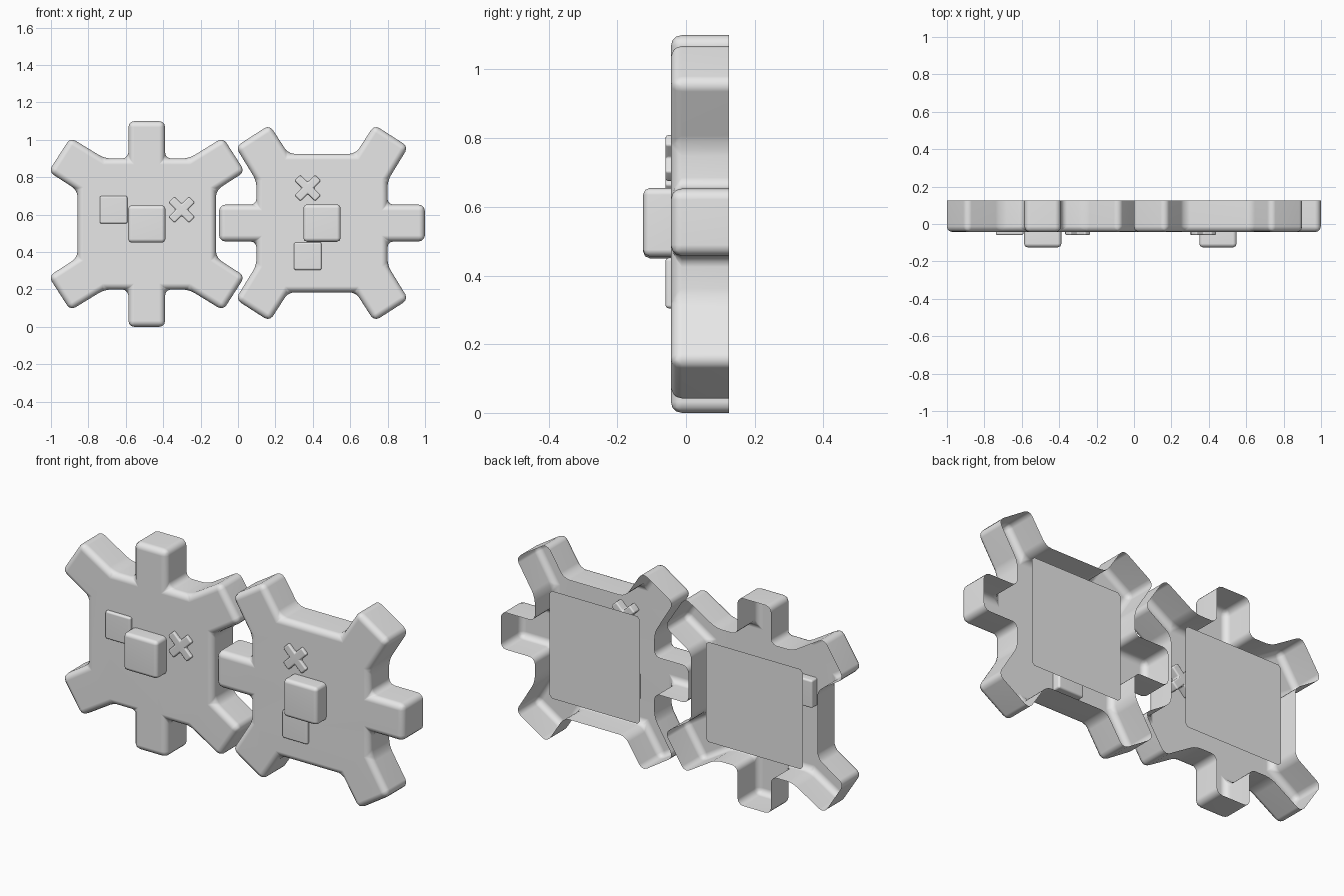
import bpy, bmesh, math
from mathutils import Vector

if "Cube" in bpy.data.objects:
    bpy.data.objects.remove(bpy.data.objects["Cube"])

grey = bpy.data.materials.new("plain grey")
grey.diffuse_color = (0.8, 0.8, 0.8, 1)
grey.use_nodes = True
grey.node_tree.nodes["Principled BSDF"].inputs["Base Color"].default_value = grey.diffuse_color


def slab(name, outline, front, back, bevel, segments=2, open_back=False):
    """Extrude an (x, z) outline from y=front to y=back and round its edges."""
    bm = bmesh.new()
    f = [bm.verts.new((x, front, z)) for x, z in outline]
    b = [bm.verts.new((x, back, z)) for x, z in outline]
    n = len(outline)
    bm.faces.new(f)
    if not open_back:
        bm.faces.new(b[::-1])
    for i in range(n):
        j = (i + 1) % n
        bm.faces.new((f[j], f[i], b[i], b[j]))
    bm.normal_update()
    edges = [e for e in bm.edges if len(e.link_faces) == 2 and e.calc_face_angle() > 0.4]
    bmesh.ops.bevel(bm, geom=edges, offset=bevel, segments=segments, profile=0.5,
                    affect='EDGES', clamp_overlap=True)
    return finish(name, bm)


def finish(name, bm):
    me = bpy.data.meshes.new(name)
    bm.to_mesh(me)
    bm.free()
    me.materials.append(grey)
    me.shade_smooth()
    me.set_sharp_from_angle(angle=math.radians(50))
    ob = bpy.data.objects.new(name, me)
    bpy.context.collection.objects.link(ob)
    wn = ob.modifiers.new("weighted normals", 'WEIGHTED_NORMAL')
    wn.keep_sharp = True
    return ob


def place(points, centre, turned):
    """Move a gear-local outline to its gear, turned a quarter for the second one."""
    cx, cz = centre
    return [(cx - z, cz + x) if turned else (cx + x, cz + z) for x, z in points]


def rect(cx, cz, hx, hz):
    return [(cx - hx, cz - hz), (cx + hx, cz - hz), (cx + hx, cz + hz), (cx - hx, cz + hz)]


# quarter of the gear outline: right wall, diagonal tooth, top tooth
quarter = [(0.37, 0.18), (0.525, 0.28), (0.408, 0.462), (0.225, 0.35), (0.098, 0.35), (0.098, 0.55)]
half = quarter + [(-x, z) for x, z in reversed(quarter)]
gear_outline = half + [(-x, -z) for x, z in half]

# cross outline: four arms turned 45 degrees
w, l = 0.022, 0.077
cross = []
for k in range(4):
    a = math.radians(45 + 90 * k)
    for u, v in ((l, -w), (l, w), (w, w)):
        cross.append((0.187 + u * math.cos(a) - v * math.sin(a),
                      0.076 + u * math.sin(a) + v * math.cos(a)))

for side, centre, turned in (("left", (-0.488, 0.55), False), ("right", (0.449, 0.555), True)):
    # hollow gear shell, open at the back
    slab(side + "_gear_shell", place(gear_outline, centre, turned), -0.044, 0.125, 0.032,
         3, open_back=True)
    # raised hub block, small square and cross on the front
    slab(side + "_hub_block", place(rect(0, 0, 0.1, 0.1), centre, turned), -0.125, 0.035, 0.02)
    slab(side + "_small_square", place(rect(-0.177, 0.076, 0.074, 0.074), centre, turned),
         -0.06, 0.0, 0.01)
    slab(side + "_cross", place(cross, centre, turned), -0.06, 0.0, 0.008)
    # flat back plate with clipped corners, facing backwards
    hx, hz, c = 0.285, 0.265, 0.015
    plate = [(hx, hz - c), (hx - c, hz), (c - hx, hz), (-hx, hz - c),
             (-hx, c - hz), (c - hx, -hz), (hx - c, -hz), (hx, c - hz)]
    bm = bmesh.new()
    vs = [bm.verts.new((x, 0.124, z)) for x, z in place(plate, centre, turned)]
    bm.faces.new(vs[::-1])
    bm.normal_update()
    finish(side + "_back_plate", bm)
